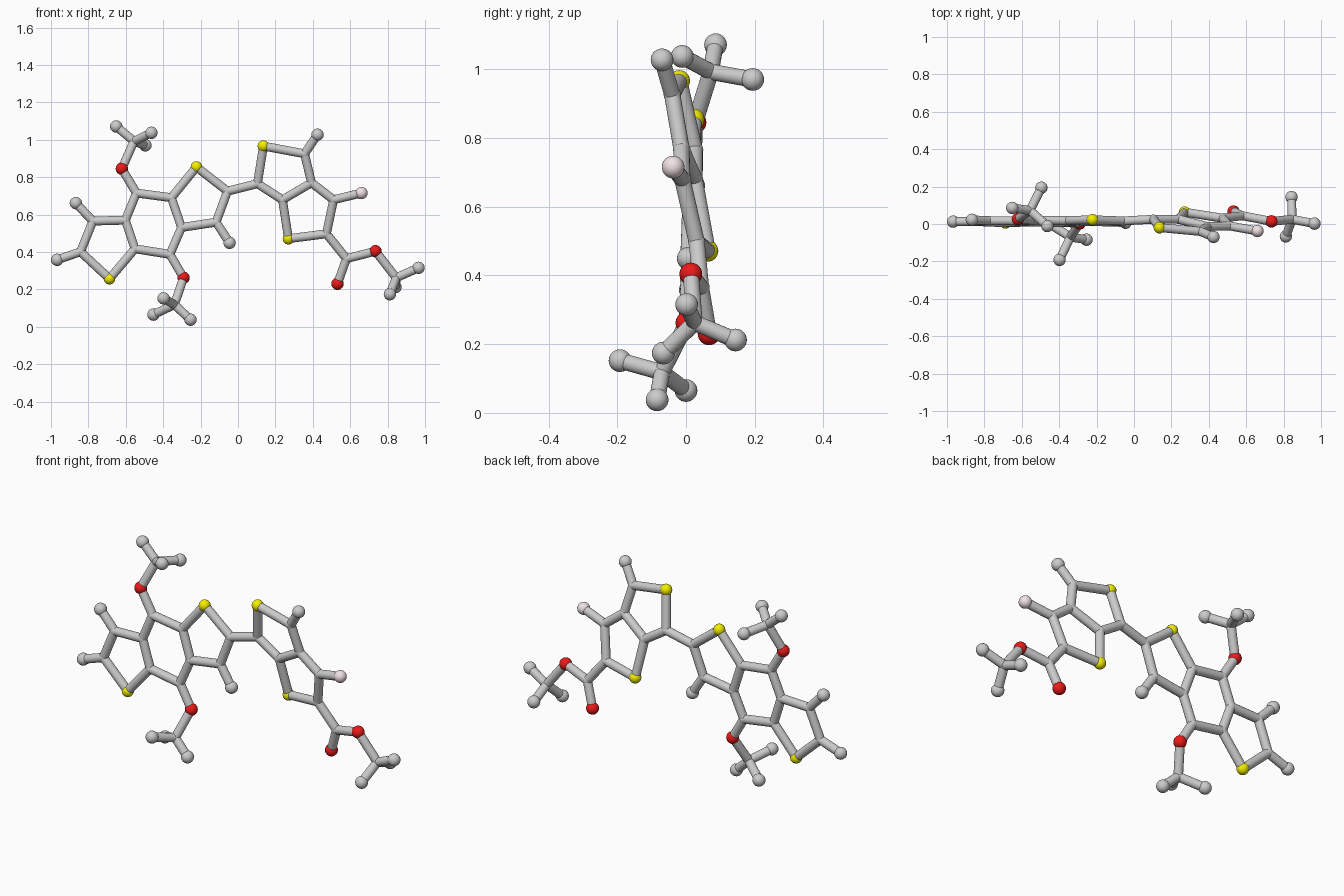
import bpy
from mathutils import Vector

if "Cube" in bpy.data.objects:
    bpy.data.objects.remove(bpy.data.objects["Cube"])

BALL_R, STICK_R, JOINT_R = 0.033, 0.0235, 0.025


def mat(name, rgb):
    m = bpy.data.materials.new(name)
    m.diffuse_color = (*rgb, 1)
    m.use_nodes = True
    m.node_tree.nodes["Principled BSDF"].inputs["Base Color"].default_value = m.diffuse_color
    return m


MATS = {'S': mat("yellow", (0.9, 0.86, 0.0)),
        'O': mat("red", (0.85, 0.01, 0.01)),
        'F': mat("pale_pink", (0.88, 0.76, 0.78))}
NAMES = {'S': "sulfur_ball", 'O': "oxygen_ball", 'F': "fluorine_ball",
         'H': "end_ball", 'C': "carbon_joint"}
RADII = {'S': 0.031, 'O': BALL_R, 'F': BALL_R, 'H': BALL_R, 'C': JOINT_R}


def left_plane(x, z):
    return 0.008 - 0.01 * x + 0.035 * (z - 0.5)


def right_plane(x, z):
    return 0.063 - 0.131 * (x - 0.27) - 0.202 * (z - 0.471)


def ball(kind, p):
    bpy.ops.mesh.primitive_uv_sphere_add(segments=24, ring_count=14,
                                         radius=RADII[kind], location=p)
    o = bpy.context.object
    o.name = NAMES[kind]
    if kind in MATS:
        o.data.materials.append(MATS[kind])
    bpy.ops.object.shade_smooth()


def stick(a, b):
    d = b - a
    bpy.ops.mesh.primitive_cylinder_add(vertices=20, radius=STICK_R,
                                        depth=d.length, location=(a + b) / 2)
    o = bpy.context.object
    o.name = "bond_stick"
    o.rotation_euler = d.to_track_quat('Z', 'Y').to_euler()
    bpy.ops.object.shade_smooth_by_angle()


atoms = {}


def flat_group(plane, text):
    # entries are name:x,z ; depth comes from the ring plane
    for item in text.split():
        name, xz = item.split(':')
        x, z = map(float, xz.split(','))
        atoms[name] = Vector((x, plane(x, z), z))


# Left fused three-ring system
flat_group(left_plane, """
    H1:-.967,.358 H2:-.867,.661 S1:-.687,.257 C1:-.842,.401 C2:-.776,.565
    C3:-.602,.570 C4:-.551,.417 C5:-.543,.715 C6:-.356,.690 C7:-.302,.531
    C8:-.364,.387 S2:-.222,.854 C9:-.056,.725 C10:-.117,.559 H3:-.045,.449
    O1:-.621,.845 O2:-.291,.262""")
# Right tilted two-ring system
flat_group(right_plane, """
    C11:.104,.765 S3:.136,.966 C12:.356,.925 H4:.425,1.027 C13:.393,.770
    C14:.238,.679 C15:.511,.679 F1:.660,.715 C16:.473,.497 S4:.270,.471
    C17:.580,.364""")
# Side groups standing out of the ring planes
atoms.update({k: Vector(v) for k, v in {
    'O3': (.532, .067, .230), 'O4': (.735, .014, .404),
    'C20': (-.556, .072, .992), 'H5': (-.651, .086, 1.071),
    'H6': (-.495, .194, .970), 'H7': (-.463, -.011, 1.037),
    'C21': (-.340, -.070, .118), 'H8': (-.398, -.192, .152),
    'H9': (-.254, -.084, .038), 'H10': (-.452, 0, .065),
    'C22': (.846, .025, .262), 'H11': (.965, .002, .315),
    'H12': (.842, .144, .212), 'H13': (.812, -.066, .174)}.items()})

# Bond paths, each a chain of neighbouring atoms
CHAINS = """
    H1-C1-C2-H2  C1-S1-C4-C3-C2  C3-C5-C6-C7-C8-C4  C6-S2-C9-C10-C7
    C10-H3  C5-O1-C20-H5  H6-C20-H7  C8-O2-C21-H8  H9-C21-H10
    C9-C11-S3-C12-C13-C14-C11  C12-H4  C13-C15-C16-S4-C14  C15-F1
    C16-C17-O4-C22-H11  C17-O3  H12-C22-H13"""

for name, p in atoms.items():
    ball(name[0], p)
for chain in CHAINS.split():
    path = chain.split('-')
    for a, b in zip(path, path[1:]):
        stick(atoms[a], atoms[b])
